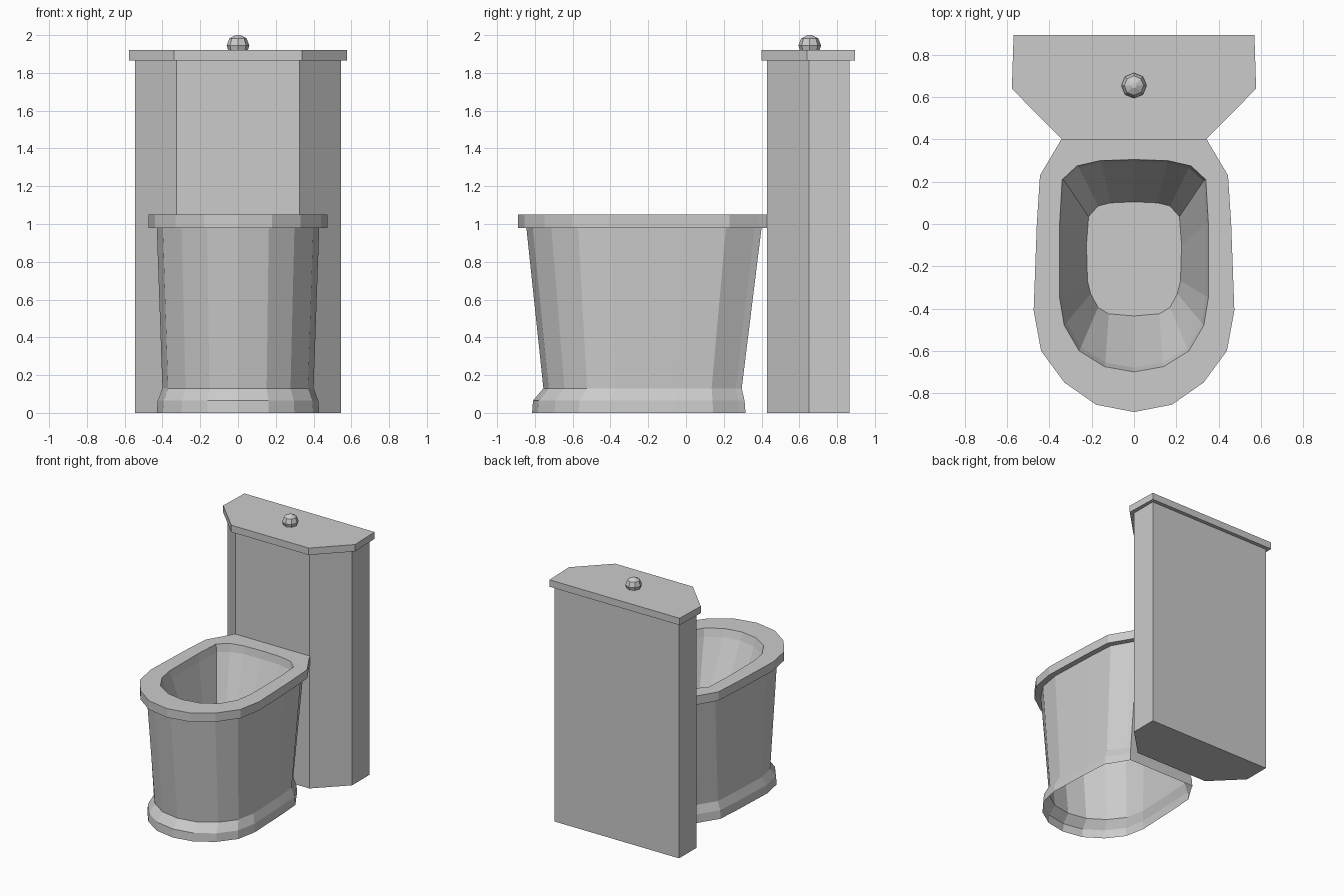
import bpy
import bmesh
import math

cube = bpy.data.objects.get("Cube")
if cube:
    bpy.data.objects.remove(cube, do_unlink=True)

ceramic = bpy.data.materials.new("grey ceramic")
ceramic.use_nodes = True
GREY = (0.6, 0.6, 0.6, 1)
ceramic.diffuse_color = GREY
ceramic.node_tree.nodes["Principled BSDF"].inputs["Base Color"].default_value = GREY


def mirrored(half):
    """Close a right-hand half outline by mirroring it over x = 0."""
    return half + [(-x, y) for x, y in reversed(half) if x > 0]


def fitted(half, width, back, front):
    """Rescale a half outline to a new half width and depth range."""
    w = max(x for x, y in half)
    y0, y1 = half[-1][1], half[0][1]
    return [(x / w * width, front + (y - y0) / (y1 - y0) * (back - front))
            for x, y in half]


def loft(name, sections, cap_start=True, cap_end=True):
    """Skin a stack of (outline, height) sections."""
    bm = bmesh.new()
    rings = [[bm.verts.new((x, y, z)) for x, y in outline]
             for outline, z in sections]
    for a, b in zip(rings, rings[1:]):
        for i in range(len(a)):
            j = (i + 1) % len(a)
            bm.faces.new((a[i], a[j], b[j], b[i]))
    if cap_start:
        bm.faces.new(rings[0])
    if cap_end:
        bm.faces.new(rings[-1])
    bmesh.ops.recalc_face_normals(bm, faces=bm.faces)
    # An open shell is oriented by its upward-facing inner floor
    bm.faces.ensure_lookup_table()
    if not cap_start and bm.faces[-1].normal.z < 0:
        bmesh.ops.reverse_faces(bm, faces=bm.faces)
    mesh = bpy.data.meshes.new(name)
    bm.to_mesh(mesh)
    bm.free()
    mesh.materials.append(ceramic)
    obj = bpy.data.objects.new(name, mesh)
    bpy.context.collection.objects.link(obj)
    return obj


# Half outlines of the bowl, from back centre to front centre
rim = [(0, .43), (.33, .43), (.35, .39), (.445, .23), (.46, .0), (.475, -.41),
       (.44, -.6), (.33, -.75), (.18, -.855), (0, -.89)]
opening = [(0, .305), (.16, .3), (.27, .275), (.34, .21), (.352, .0), (.352, -.35),
           (.33, -.48), (.26, -.6), (.14, -.675), (0, -.7)]
basin_floor = [(0, .105), (.11, .1), (.17, .085), (.215, .035), (.225, -.1),
               (.22, -.27), (.205, -.33), (.17, -.395), (.12, -.425), (0, -.435)]

# Bowl: open foot, flared skirt, tapering body, rim, then down into the basin
bowl = [
    (fitted(rim, .43, .315, -.815), 0),
    (fitted(rim, .425, .31, -.81), .065),
    (fitted(rim, .40, .295, -.755), .13),
    (fitted(rim, .43, .40, -.845), .98),
    (rim, .98),
    (rim, 1.05),
    (opening, 1.05),
    (fitted(opening, .34, .295, -.68), .99),
    (basin_floor, .52),
]
loft("bowl", [(mirrored(h), z) for h, z in bowl], cap_start=False)

# Tank and its overhanging lid
tank = mirrored([(.545, .865), (.545, .65), (.325, .43)])
lid = mirrored([(.57, .895), (.578, .64), (.34, .40)])
loft("tank", [(tank, 0), (tank, 1.87)])
loft("tank_lid", [(lid, 1.865), (lid, 1.92)])

# Faceted flush knob
knob = []
for radius, z in [(.052, 1.92), (.06, 1.945), (.046, 1.982), (.012, 2.0)]:
    ring = [(radius * math.cos(math.tau * i / 8),
             .655 + radius * math.sin(math.tau * i / 8)) for i in range(8)]
    knob.append((ring, z))
loft("flush_knob", knob)
